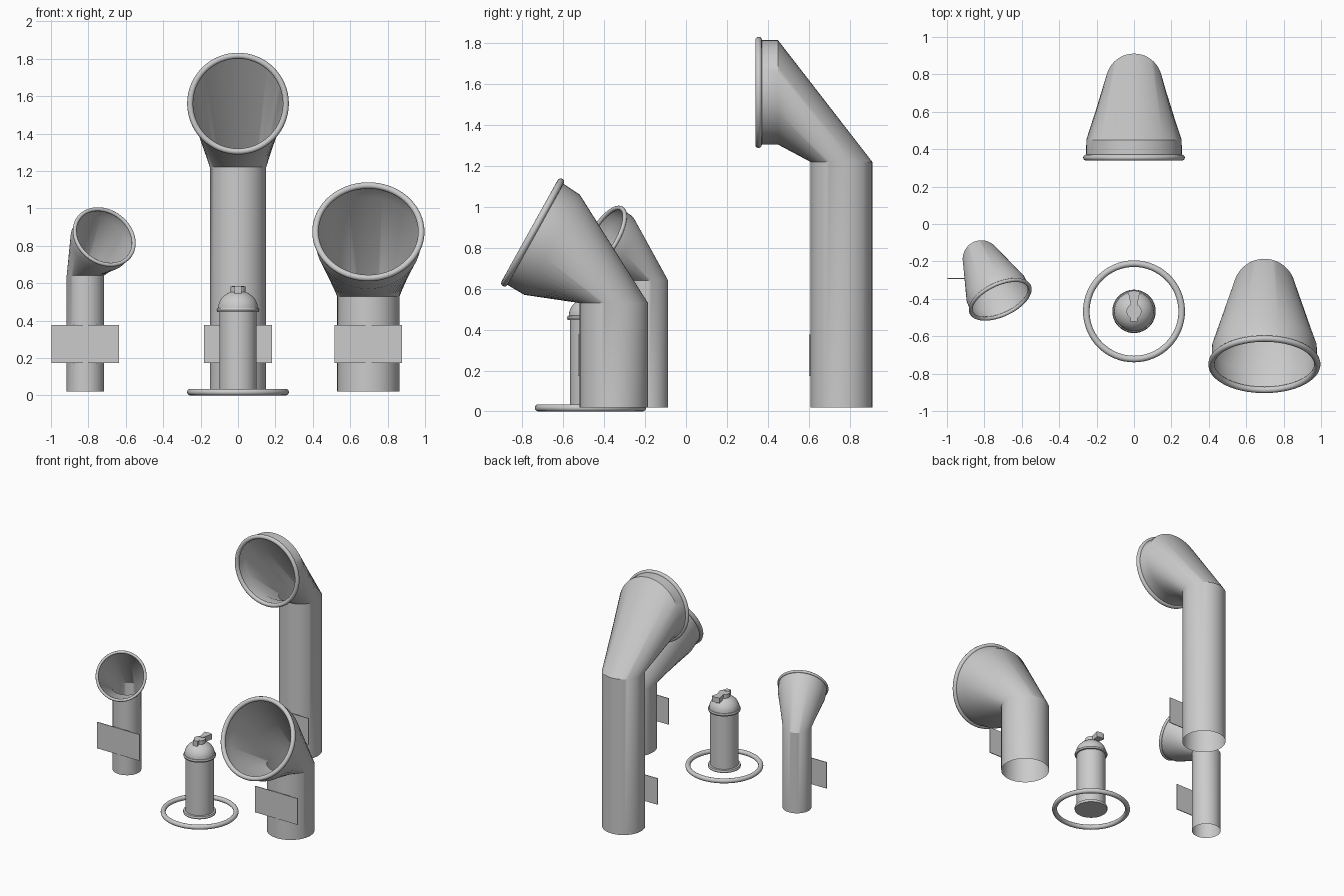
import bpy, bmesh
from math import sin, cos, pi, radians
from mathutils import Vector

if "Cube" in bpy.data.objects:
    bpy.data.objects.remove(bpy.data.objects["Cube"])

N = 48


def finish(name, bm, loc, turn=0.0, angle=30):
    bmesh.ops.recalc_face_normals(bm, faces=bm.faces)
    me = bpy.data.meshes.new(name)
    bm.to_mesh(me)
    bm.free()
    ob = bpy.data.objects.new(name, me)
    bpy.context.collection.objects.link(ob)
    ob.location = loc
    ob.rotation_euler.z = turn
    bpy.ops.object.select_all(action='DESELECT')
    ob.select_set(True)
    bpy.context.view_layer.objects.active = ob
    bpy.ops.object.shade_smooth_by_angle(angle=radians(angle))
    return ob


def torus(name, loc, major, minor, rot=(0, 0, 0)):
    bpy.ops.mesh.primitive_torus_add(location=loc, rotation=rot, major_radius=major,
                                     minor_radius=minor, major_segments=64, minor_segments=12)
    bpy.context.object.name = name
    bpy.ops.object.shade_smooth()


def vent(name, x, y, r, elbow, throat, mouth, tilt, minor, turn=0.0):
    # throat and mouth: (y offset, z above elbow, radius)
    up = (0, -sin(tilt), -cos(tilt))
    stations = [((0, 0, 0.02), r, (0, -1, 0)), ((0, 0, elbow), r, (0, -1, 0))]
    stations += [((0, dy, elbow + dz), rad, up) for dy, dz, rad in (throat, mouth)]
    bm = bmesh.new()
    rings = []
    for c, rad, u in stations:
        rings.append([bm.verts.new(Vector(c) + rad * (Vector((1, 0, 0)) * sin(2 * pi * i / N)
                                                      + Vector(u) * cos(2 * pi * i / N)))
                      for i in range(N)])
    for a, b in zip(rings, rings[1:]):
        for i in range(N):
            j = (i + 1) % N
            bm.faces.new((a[i], a[j], b[j], b[i]))
    finish(name + "_pipe", bm, (x, y, 0), turn)
    # rolled lip around the mouth
    dy, dz, rad = mouth
    torus(name + "_rim", (x - dy * sin(turn), y + dy * cos(turn), elbow + dz),
          rad, minor, (pi / 2 - tilt, 0, turn))
    # flat plate on the front of the pipe
    bpy.ops.mesh.primitive_cube_add(size=1, location=(x, y - r - 0.004, 0.275))
    bpy.context.object.name = name + "_plate"
    bpy.context.object.scale = (0.362, 0.006, 0.202)


def lathe(name, profile, loc):
    bm = bmesh.new()
    vs = [bm.verts.new((r, 0, z)) for r, z in profile]
    es = [bm.edges.new(p) for p in zip(vs, vs[1:])]
    bmesh.ops.spin(bm, geom=vs + es, cent=(0, 0, 0), axis=(0, 0, 1), angle=2 * pi, steps=N)
    bmesh.ops.remove_doubles(bm, verts=bm.verts, dist=1e-5)
    finish(name, bm, loc)


def prism(name, outline, z0, z1, loc):
    bm = bmesh.new()
    f = bm.faces.new([bm.verts.new((px, py, z0)) for px, py in outline])
    top = bmesh.ops.extrude_face_region(bm, geom=[f])["geom"]
    bmesh.ops.translate(bm, vec=(0, 0, z1 - z0),
                        verts=[v for v in top if isinstance(v, bmesh.types.BMVert)])
    finish(name, bm, loc)


# three cowl vents
vent("tall_vent", 0, 0.76, 0.151, 1.22, (-0.31, 0.34, 0.255), (-0.405, 0.34, 0.256), 0, 0.016)
tilt = radians(29)
big = [(-0.302, 0.285, 0.28), (-0.397, 0.345, 0.283)]
small = [tuple(0.6 * v for v in p) for p in big]
vent("wide_vent", 0.697, -0.353, 0.167, 0.53, *big, tilt, 0.017)
vent("small_vent", -0.816, -0.187, 0.1, 0.64, *small, tilt, 0.0105, radians(25))

# capped post with base flange, collar and dome
post = (0, -0.467, 0)
dome = [(0.106 * cos(a), 0.468 + 0.092 * sin(a)) for a in [i * pi / 20 for i in range(11)]]
dome[-1] = (0, dome[-1][1])
lathe("post", [(0, 0.012), (0.113, 0.012), (0.116, 0.022), (0.113, 0.032), (0.1, 0.034),
               (0.1, 0.446), (0.111, 0.447), (0.115, 0.457), (0.111, 0.467)] + dome, post)
torus("ground_ring", (0, -0.467, 0.0175), 0.255, 0.0175)

# cap knob with a long rear fin and a short front tab
knob = [(0.04 * cos(2 * pi * i / 24), 0.04 * sin(2 * pi * i / 24)) for i in range(24)]
prism("knob", knob, 0.53, 0.583, post)
prism("knob_fin", [(-0.014, 0.02), (0.014, 0.02), (0.032, 0.105), (0, 0.112), (-0.032, 0.105)],
      0.545, 0.586, post)
prism("knob_tab", [(-0.018, -0.02), (-0.018, -0.055), (0.018, -0.055), (0.018, -0.02)],
      0.54, 0.586, post)
